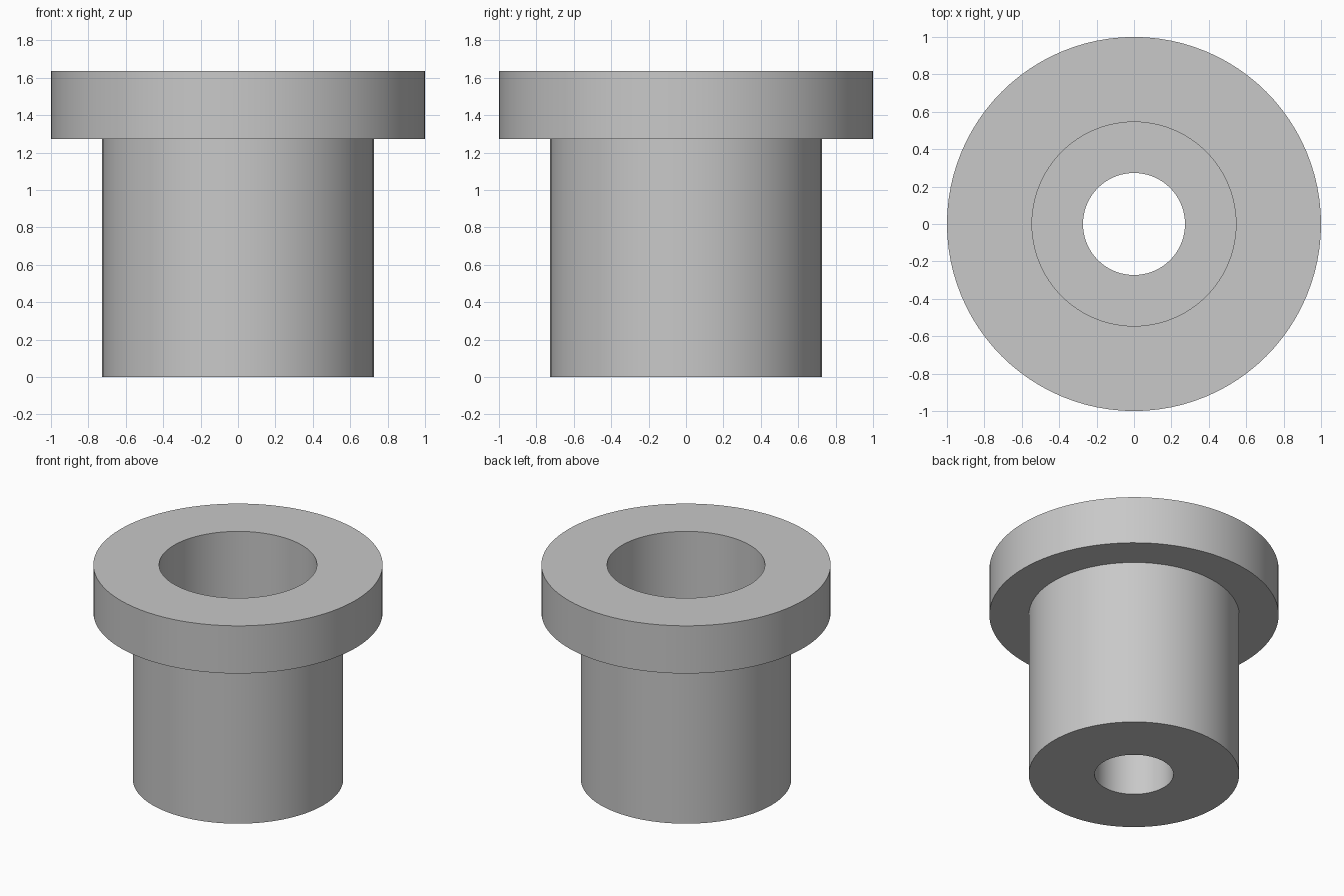
import bpy
import bmesh
import math
from mathutils import Vector

cube = bpy.data.objects.get("Cube")
if cube:
    bpy.data.objects.remove(cube, do_unlink=True)

# Proportions
UNIT = 1 / 11
FLANGE_R, BODY_R, BORE_R, HOLE_R = (n * UNIT for n in (11, 8, 6, 3))
FLOOR_Z, FLANGE_Z, TOP_Z = (n * UNIT for n in (4, 14, 18))
SEGMENTS = 96

# Plain grey material
GREY = (0.58, 0.58, 0.58, 1)
grey = bpy.data.materials.new("plain_grey")
grey.use_nodes = True
grey.diffuse_color = GREY
grey.node_tree.nodes["Principled BSDF"].inputs["Base Color"].default_value = GREY

# Closed cross-section: hole, body, flange, then counterbore
profile = [
    (HOLE_R, 0), (BODY_R, 0), (BODY_R, FLANGE_Z), (FLANGE_R, FLANGE_Z),
    (FLANGE_R, TOP_Z), (BORE_R, TOP_Z), (BORE_R, FLOOR_Z), (HOLE_R, FLOOR_Z),
]

# Spin the cross-section around the vertical axis
bm = bmesh.new()
verts = [bm.verts.new((r, 0, z)) for r, z in profile]
edges = [bm.edges.new((a, b)) for a, b in zip(verts, verts[1:] + verts[:1])]
bmesh.ops.spin(bm, geom=verts + edges, cent=Vector(), axis=Vector((0, 0, 1)),
               angle=math.tau, steps=SEGMENTS, use_duplicate=False)
bmesh.ops.remove_doubles(bm, verts=bm.verts[:], dist=0.0001)
bmesh.ops.recalc_face_normals(bm, faces=bm.faces[:])

mesh = bpy.data.meshes.new("flanged_bushing")
bm.to_mesh(mesh)
bm.free()
mesh.materials.append(grey)
bushing = bpy.data.objects.new("flanged_bushing", mesh)
bpy.context.collection.objects.link(bushing)

# Smooth walls with crisp rims
bpy.ops.object.select_all(action="DESELECT")
bushing.select_set(True)
bpy.context.view_layer.objects.active = bushing
bpy.ops.object.shade_smooth_by_angle(angle=math.radians(30))
